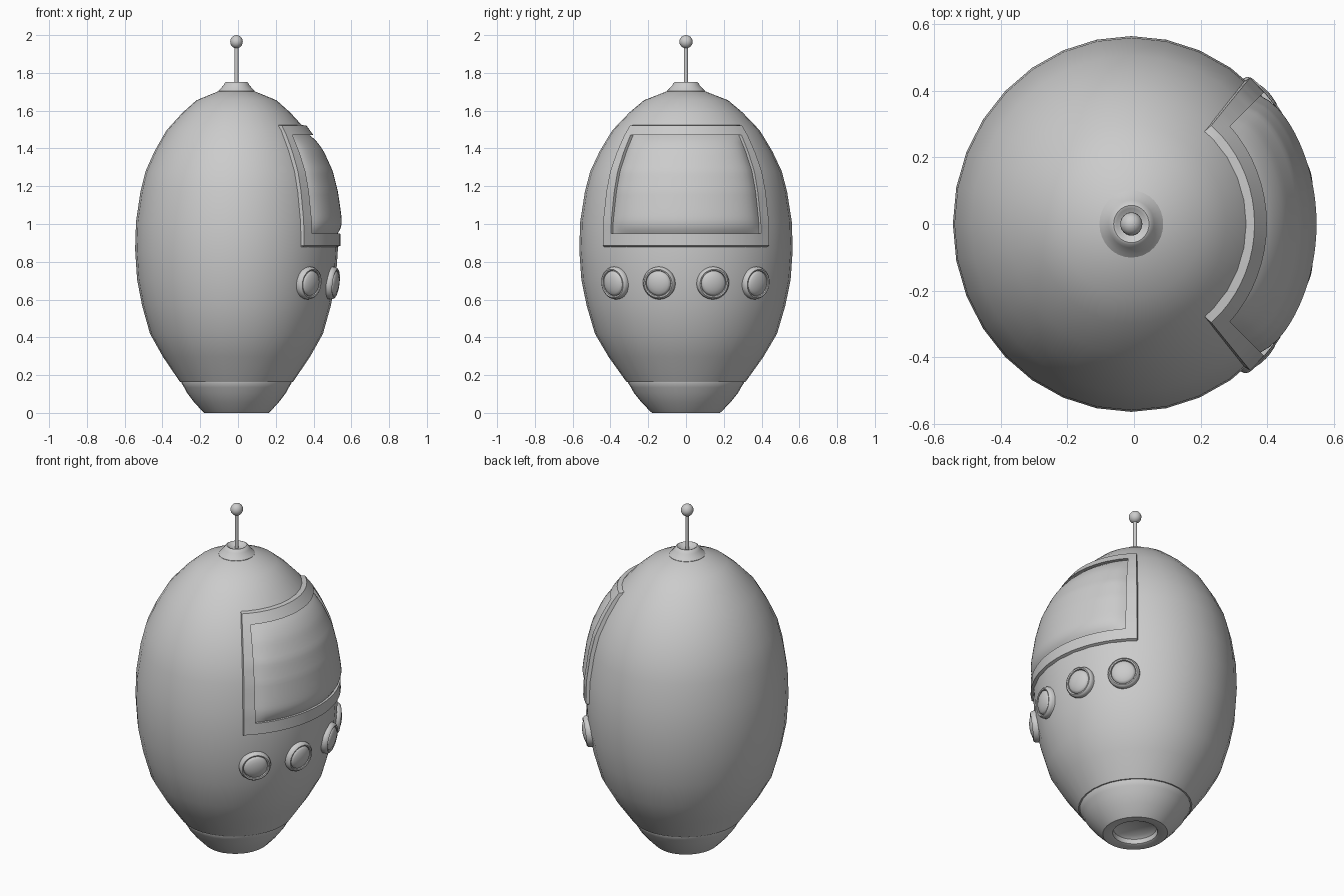
import bpy, bmesh, math
from mathutils import Vector, Matrix

if "Cube" in bpy.data.objects:
    bpy.data.objects.remove(bpy.data.objects["Cube"])

CX, SX = -0.008, 0.95          # axis position and slight flattening in x

grey = bpy.data.materials.new("plain_grey")
grey.use_nodes = True
grey.diffuse_color = (0.6, 0.6, 0.6, 1)
grey.node_tree.nodes["Principled BSDF"].inputs["Base Color"].default_value = (0.6, 0.6, 0.6, 1)


def make(name, rows, angle=40, matrix=None, skip=None):
    """Skin a grid of points; rows run counter-clockwise, points run upward."""
    bm = bmesh.new()
    grid = [[bm.verts.new(p) for p in row] for row in rows]
    for i in range(len(grid) - 1):
        for j in range(len(grid[0]) - 1):
            if not (skip and skip(i, j)):
                bm.faces.new((grid[i][j], grid[i + 1][j], grid[i + 1][j + 1], grid[i][j + 1]))
    bmesh.ops.remove_doubles(bm, verts=bm.verts, dist=1e-5)
    loose = [v for v in bm.verts if not v.link_faces]
    bmesh.ops.delete(bm, geom=loose, context='VERTS')
    if matrix:
        bm.transform(matrix)
    mesh = bpy.data.meshes.new(name)
    bm.to_mesh(mesh)
    bm.free()
    mesh.materials.append(grey)
    ob = bpy.data.objects.new(name, mesh)
    bpy.context.collection.objects.link(ob)
    bpy.ops.object.select_all(action='DESELECT')
    ob.select_set(True)
    bpy.context.view_layer.objects.active = ob
    bpy.ops.object.shade_smooth_by_angle(angle=math.radians(angle))
    return ob


def place(r, deg, z):
    a = math.radians(deg)
    return Vector((CX + SX * r * math.cos(a), r * math.sin(a), z))


FLATTEN = Matrix.Translation((CX, 0, 0)) @ Matrix.Diagonal((SX, 1, 1, 1))


def lathe(name, profile, segments=32, matrix=FLATTEN, angle=40):
    rows = []
    for i in range(segments + 1):
        a = 2 * math.pi * i / segments
        rows.append([(r * math.cos(a), r * math.sin(a), z) for r, z in profile])
    return make(name, rows, angle, matrix)


# Egg-shaped shell
SHELL = [(0.315, 0.164), (0.41, 0.297), (0.482, 0.419), (0.526, 0.568), (0.554, 0.706),
         (0.565, 0.865), (0.56, 1.013), (0.535, 1.172), (0.507, 1.279), (0.457, 1.385),
         (0.39, 1.496), (0.3, 1.59), (0.223, 1.655), (0.1, 1.703), (0, 1.72)]
lathe("body_shell", [(0, 0.164)] + SHELL)


def shell_radius(z):
    for (r0, z0), (r1, z1) in zip(SHELL, SHELL[1:]):
        if z0 <= z <= z1:
            return r0 + (r1 - r0) * (z - z0) / (z1 - z0)
    return 0


# Base with a recessed underside
lathe("base", [(0, 0.05), (0.1, 0.045), (0.12, 0.03), (0.125, 0.005), (0.135, 0), (0.18, 0),
               (0.187, 0.006), (0.235, 0.055), (0.276, 0.106), (0.292, 0.135),
               (0.307, 0.158), (0.307, 0.17)])

# Antenna: dished cap, rod and ball
lathe("antenna_cap", [(0.1, 1.69), (0.101, 1.705), (0.09, 1.715), (0.072, 1.735), (0.063, 1.75),
                      (0.056, 1.753), (0.047, 1.75), (0.035, 1.738), (0, 1.734)])
lathe("antenna_rod", [(0.011, 1.72), (0.011, 1.95)], 12)
ball = [(0.035 * math.sin(math.pi * k / 12), 1.965 - 0.035 * math.cos(math.pi * k / 12))
        for k in range(13)]
lathe("antenna_ball", ball, 24)

# Raised window frame wrapped around the shell
OUT_A, IN_A = 50.5, 43.3
Z0, Z1, IZ0, IZ1 = 0.875, 1.525, 0.95, 1.47
N = 16
inner_a = [-IN_A + 2 * IN_A * i / N for i in range(N + 1)]
inner_z = [IZ0 + (IZ1 - IZ0) * j / N for j in range(N + 1)]
# the doubled end values make the outer skirt and the inner lip
angles = [-OUT_A, -OUT_A + 1] + [-IN_A] + inner_a + [IN_A] + [OUT_A - 1, OUT_A]
heights = [Z0, Z0 + 0.01] + [IZ0] + inner_z + [IZ1] + [Z1 - 0.004, Z1]
last_a, last_z = len(angles) - 1, len(heights) - 1


def frame_point(i, j):
    z = heights[j]
    edge = min(i, j, last_a - i, last_z - j)
    t = (z - Z0) / (Z1 - Z0)
    lift = 0.015 + 0.009 * t
    if edge == 0:
        lift = -0.012
    elif edge >= 3:
        lift = -0.015
    return place(shell_radius(z) + lift, angles[i], z)


make("window_frame",
     [[frame_point(i, j) for j in range(last_z + 1)] for i in range(last_a + 1)],
     skip=lambda i, j: 3 <= i < last_a - 3 and 3 <= j < last_z - 3)

# Bulging window pane inside the frame
P = 28


def pane_point(i, j):
    u, v = 2 * i / P - 1, 2 * j / P - 1
    z = IZ0 + (IZ1 - IZ0) * (v + 1) / 2
    bulge = (1 - abs(u) ** 8) * (1 - abs(v) ** 8)
    return place(shell_radius(z) + 0.002 + 0.028 * bulge, IN_A * u, z)


make("window_pane", [[pane_point(i, j) for j in range(P + 1)] for i in range(P + 1)], angle=60)

# Row of four domed portholes below the window
RIM = [(0.086, -0.04), (0.087, 0.008), (0.083, 0.02), (0.076, 0.026), (0.069, 0.024), (0.066, 0.015)]
LENS = [(0.067, 0.012), (0.064, 0.022), (0.054, 0.029), (0.036, 0.035), (0.018, 0.038), (0, 0.039)]
for n, deg in enumerate((-43, -15, 15, 42), 1):
    a = math.radians(deg)
    normal = Vector((math.cos(a), math.sin(a) * SX, -0.12))
    spot = Matrix.Translation(place(shell_radius(0.69) - 0.004, deg, 0.688))
    turn = normal.to_track_quat('Z', 'Y').to_matrix().to_4x4()
    lathe(f"porthole_rim_{n}", RIM, 32, spot @ turn, 50)
    lathe(f"porthole_lens_{n}", LENS, 32, spot @ turn, 60)
